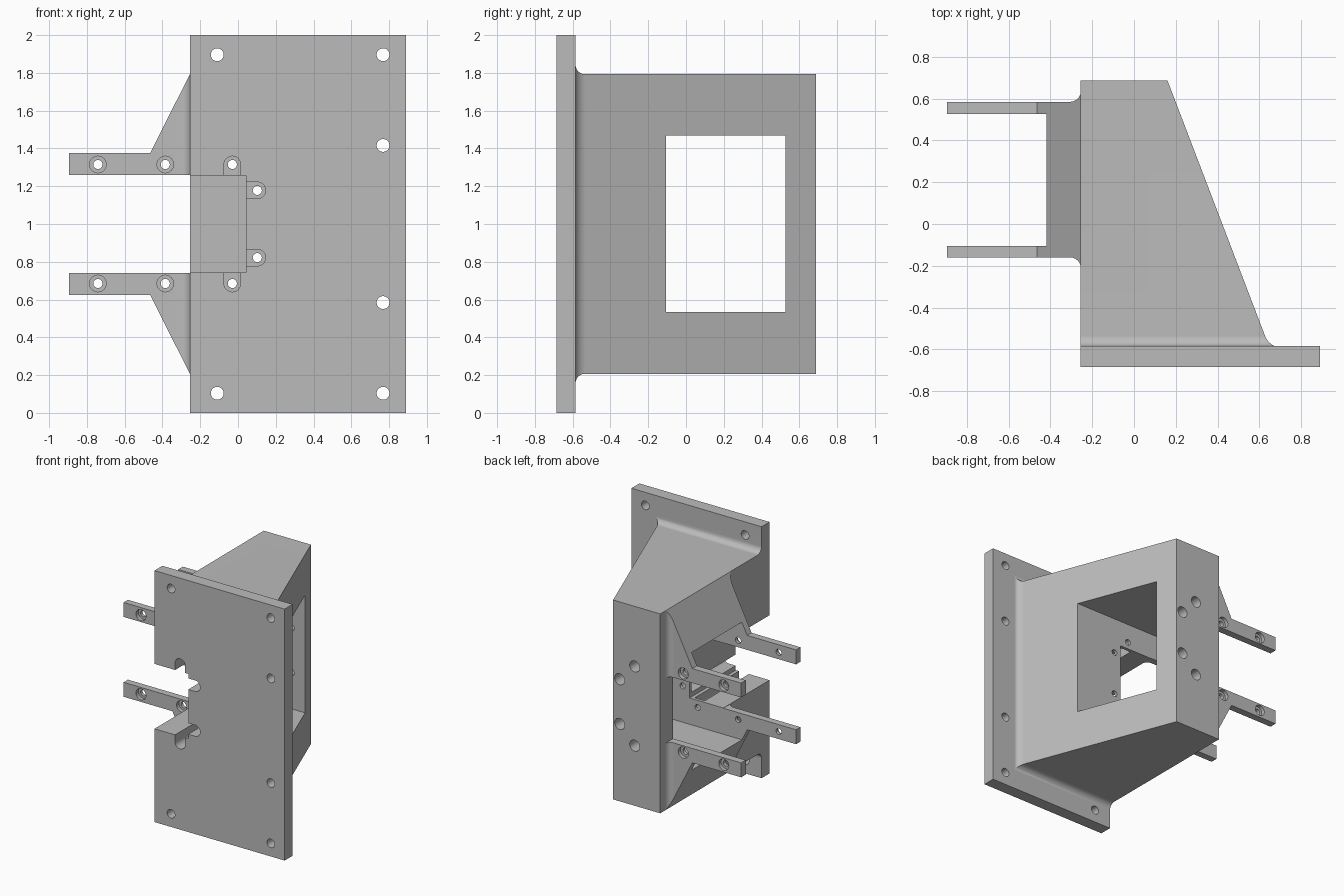
import bpy, bmesh, math

cube = bpy.data.objects.get("Cube")
if cube:
    bpy.data.objects.remove(cube, do_unlink=True)


def loft(name, rings):
    """Closed solid through a list of equally sized point rings."""
    bm = bmesh.new()
    rows = [[bm.verts.new(p) for p in ring] for ring in rings]
    n = len(rows[0])
    bm.faces.new(rows[0])
    bm.faces.new(rows[-1])
    for a, b in zip(rows, rows[1:]):
        for i in range(n):
            j = (i + 1) % n
            bm.faces.new((a[i], a[j], b[j], b[i]))
    bmesh.ops.recalc_face_normals(bm, faces=bm.faces)
    mesh = bpy.data.meshes.new(name)
    bm.to_mesh(mesh)
    bm.free()
    ob = bpy.data.objects.new(name, mesh)
    bpy.context.collection.objects.link(ob)
    return ob


def prism_y(name, pts, lo, hi):
    return loft(name, [[(x, y, z) for x, z in pts] for y in (lo, hi)])


def prism_z(name, pts, lo, hi):
    return loft(name, [[(x, y, z) for x, y in pts] for z in (lo, hi)])


def box(name, x0, x1, y0, y1, z0, z1):
    return prism_y(name, [(x0, z0), (x1, z0), (x1, z1), (x0, z1)], y0, y1)


def rod(x, z, r, y0, y1):
    turns = [2 * math.pi * i / 32 for i in range(32)]
    return prism_y("hole_cutter", [(x + r * math.cos(t), z + r * math.sin(t)) for t in turns], y0, y1)


def combine(ob, other, operation):
    mod = ob.modifiers.new("combine", 'BOOLEAN')
    mod.operation, mod.solver, mod.object = operation, 'EXACT', other
    bpy.context.view_layer.objects.active = ob
    bpy.ops.object.modifier_apply(modifier=mod.name)
    bpy.data.objects.remove(other, do_unlink=True)


LEFT, FRONT, FACE, BACK = -0.255, -0.685, -0.585, 0.688
IN0, IN1 = -0.105, 0.527          # inner faces of the front and back walls
ARM0, ARM1 = -0.16, 0.585         # outer faces of the arms
R = 0.05                          # fillet radius
STEPS = [math.pi / 2 * i / 6 for i in range(7)]

# Mounting plate
bracket = box("mounting_bracket", LEFT, 0.89, FRONT, FACE, 0, 2)

# Tapered housing, flaring into the plate with a fillet
sections = [(FACE - 0.05, R)]
sections += [(FACE + R * (1 - math.cos(a)), R * (1 - math.sin(a))) for a in STEPS]
sections.append((BACK, 0))
rings = []
for y, d in sections:
    right = 0.16 + (BACK - y) * 0.382 + d * 0.7
    low, high = 0.207 - d, 1.793 + d
    rings.append([(LEFT, y, low), (right, y, low), (right, y, high), (LEFT, y, high)])
combine(bracket, loft("housing", rings), 'UNION')

# Arms with sloped gussets: plan outline intersected with side profile
plan = [(-0.895, ARM0)]
plan += [(LEFT - R + R * math.sin(a), ARM0 - R + R * math.cos(a)) for a in STEPS]
plan += [(-0.2, ARM0 - R), (-0.2, ARM1 + R)]
plan += [(LEFT - R + R * math.sin(a), ARM1 + R - R * math.cos(a)) for a in reversed(STEPS)]
plan += [(-0.895, ARM1)]
side = [(-0.95, 0.26), (-0.15, 0.26), (-0.15, 0.6), (LEFT, 0.793), (-0.465, 0.375), (-0.95, 0.375)]
for s in (1, -1):
    arms = prism_z("arms", plan, 0, 2)
    profile = prism_y("arm_profile", [(x, 1 + s * z) for x, z in side], -0.5, 0.8)
    combine(arms, profile, 'INTERSECT')
    combine(bracket, arms, 'UNION')

# Through window, and notch in the front wall
combine(bracket, box("window_cutter", -1, 1, IN0, IN1, 0.533, 1.468), 'DIFFERENCE')
combine(bracket, box("notch_cutter", -0.5, 0.042, -0.8, ARM0 - 0.0005, 0.742, 1.258), 'DIFFERENCE')
combine(bracket, box("notch_cutter", -0.2551, 0.042, -0.2, 0, 0.742, 1.258), 'DIFFERENCE')

# Screw holes, mirrored about mid height
WIDE, NARROW = 0.044, 0.024
SEAT0, SEAT1 = ARM0 + 0.03, ARM1 - 0.03
for s in (1, -1):
    for x, z in ((-0.11, 0.896), (0.768, 0.896), (0.768, 0.416)):
        combine(bracket, rod(x, 1 + s * z, 0.034, -0.8, -0.5), 'DIFFERENCE')
    for x, z in ((-0.742, 0.315), (-0.385, 0.315), (-0.03, 0.315), (0.102, 0.178)):
        zc = 1 + s * z
        for r, y0, y1 in ((NARROW, -0.8, 0.8), (WIDE, -0.8, SEAT0), (WIDE, SEAT1, 0.8)):
            combine(bracket, rod(x, zc, r, y0, y1), 'DIFFERENCE')
    # slots joining the counterbores to the notch
    za, zb = sorted((1 + s * 0.24, 1 + s * 0.315))
    combine(bracket, box("slot_cutter", -0.03 - WIDE, -0.03 + WIDE, -0.8, SEAT0, za, zb), 'DIFFERENCE')
    zc = 1 + s * 0.178
    combine(bracket, box("slot_cutter", 0.02, 0.102, -0.8, SEAT0, zc - WIDE, zc + WIDE), 'DIFFERENCE')

# Material
grey = bpy.data.materials.new("plain_grey")
grey.use_nodes = True
colour = (0.5, 0.5, 0.5, 1)
grey.diffuse_color = colour
grey.node_tree.nodes["Principled BSDF"].inputs["Base Color"].default_value = colour
bracket.data.materials.clear()
bracket.data.materials.append(grey)
for face in bracket.data.polygons:
    face.material_index = 0

# Smooth fillets and holes, sharp edges elsewhere
bpy.ops.object.select_all(action='DESELECT')
bracket.select_set(True)
bpy.context.view_layer.objects.active = bracket
bpy.ops.object.shade_smooth_by_angle(angle=math.radians(25))
normals = bracket.modifiers.new("even_normals", 'WEIGHTED_NORMAL')
normals.keep_sharp = True
